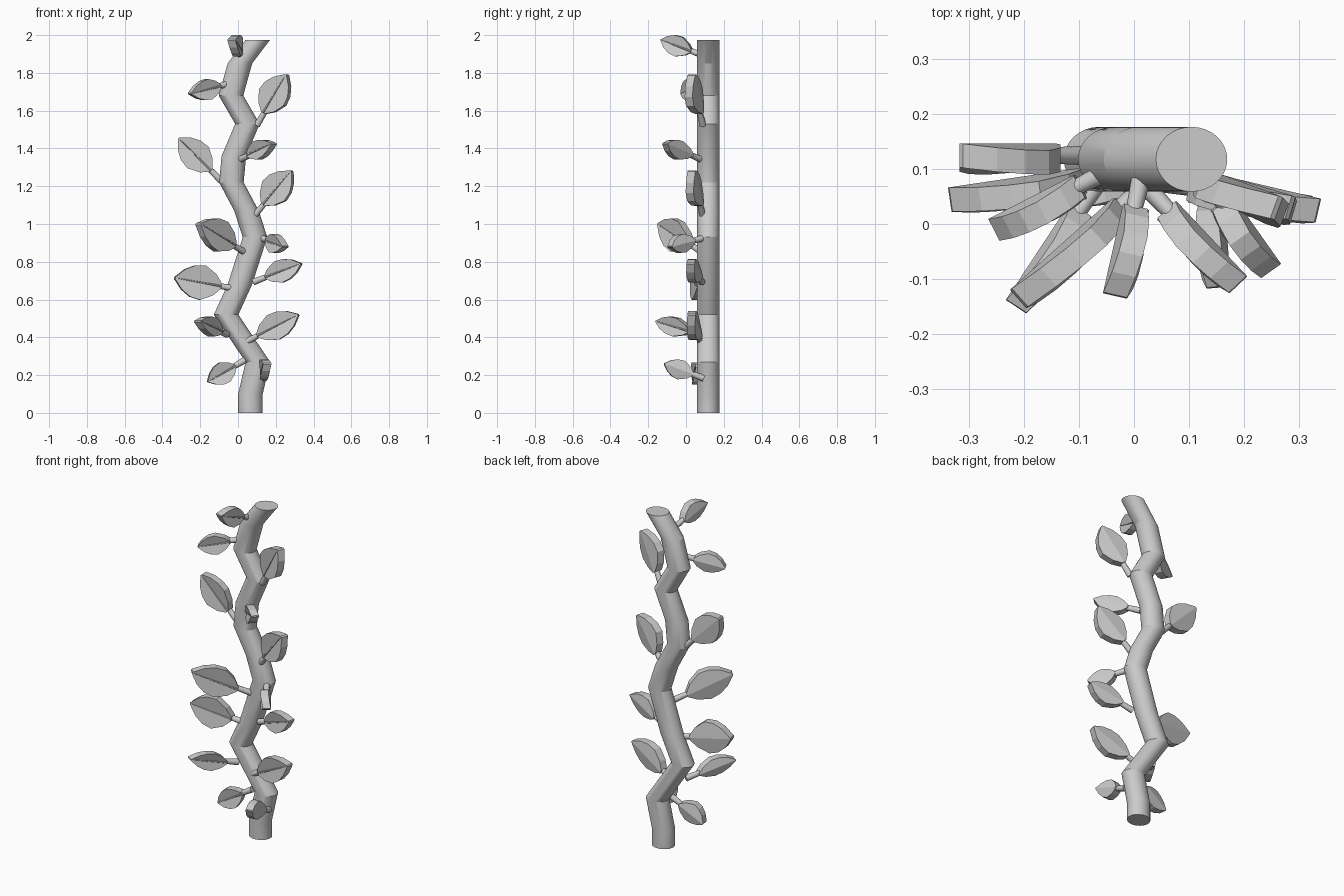
import bpy, bmesh, math
from mathutils import Vector

if "Cube" in bpy.data.objects:
    bpy.data.objects.remove(bpy.data.objects["Cube"])


def make_object(name, bm, smooth=None):
    bmesh.ops.recalc_face_normals(bm, faces=bm.faces)
    mesh = bpy.data.meshes.new(name)
    bm.to_mesh(mesh)
    bm.free()
    obj = bpy.data.objects.new(name, mesh)
    bpy.context.collection.objects.link(obj)
    if smooth:
        bpy.ops.object.select_all(action='DESELECT')
        obj.select_set(True)
        bpy.context.view_layer.objects.active = obj
        bpy.ops.object.shade_smooth_by_angle(angle=math.radians(smooth))
    return obj


def loft(bm, rings):
    """Skin a list of equal closed rings and cap both ends."""
    loops = [[bm.verts.new(p) for p in ring] for ring in rings]
    n = len(loops[0])
    for a, b in zip(loops, loops[1:]):
        for i in range(n):
            j = (i + 1) % n
            bm.faces.new((a[i], a[j], b[j], b[i]))
    bm.faces.new(loops[0])
    bm.faces.new(loops[-1])


def circle(center, u, v, ru, rv, n):
    return [center + u * ru * math.cos(2 * math.pi * i / n)
            + v * rv * math.sin(2 * math.pi * i / n) for i in range(n)]


# Winding stem: horizontal sections along a zigzag (x, z) path
STEM = [(0.066, 0), (0.066, 0.1), (0.105, 0.27), (-0.063, 0.52), (0.01, 0.68),
        (0.09, 0.93), (0.045, 1.07), (-0.035, 1.22), (-0.022, 1.36),
        (0.05, 1.53), (-0.037, 1.68), (0.01, 1.85), (0.105, 1.975)]
X, Y, Z = Vector((1, 0, 0)), Vector((0, 1, 0)), Vector((0, 0, 1))
bm = bmesh.new()
loft(bm, [circle(Vector((x, 0.118, z)), X, Y, 0.065, 0.059, 32) for x, z in STEM])
make_object("stem", bm, 20)

# Leaves: stalk root, leaf tip, half width
LEAVES = [
    ((0.01, 0.07, 1.90), (-0.035, -0.13, 1.975), 0.055),
    ((-0.06, 0.09, 1.74), (-0.255, -0.01, 1.69), 0.055),
    ((0.11, 0.085, 1.54), (0.26, 0.03, 1.79), 0.082),
    ((-0.10, 0.125, 1.24), (-0.315, 0.125, 1.455), 0.08),
    ((0.03, 0.06, 1.35), (0.19, -0.11, 1.425), 0.05),
    ((0.10, 0.085, 1.06), (0.285, 0.03, 1.28), 0.08),
    ((0.02, 0.07, 0.86), (-0.21, -0.135, 1.0), 0.085),
    ((0.14, 0.07, 0.92), (0.25, -0.085, 0.88), 0.05),
    ((-0.03, 0.09, 0.66), (-0.335, 0.045, 0.715), 0.092),
    ((0.10, 0.08, 0.70), (0.335, 0.025, 0.79), 0.06),
    ((0.05, 0.075, 0.38), (0.32, 0.03, 0.52), 0.072),
    ((-0.07, 0.07, 0.42), (-0.215, -0.15, 0.485), 0.05),
    ((0.02, 0.08, 0.27), (-0.16, 0.055, 0.165), 0.058),
    ((0.14, 0.075, 0.19), (0.155, -0.115, 0.26), 0.052),
]
OUTLINE = [(0, 0.15), (0.15, 0.62), (0.4, 1.0), (0.62, 0.92), (0.82, 0.6), (1, 0.06)]
HALF_THICK = 0.022
FOLD = 0.013

for k, (root, tip, half) in enumerate(LEAVES, 1):
    root, tip = Vector(root), Vector(tip)
    d = (tip - root).normalized()
    normal = d.cross(Z).normalized()
    if normal.y > 0:
        normal = -normal
    side = normal.cross(d)
    start = root.lerp(tip, 0.2)

    # Thick blade folded along its middle
    bm = bmesh.new()
    rings = []
    for t, w in OUTLINE:
        c = start.lerp(tip, t)
        front, back = normal * HALF_THICK, -normal * HALF_THICK
        s, lift = side * half * w, normal * FOLD * w
        rings.append([c - s + lift + front, c + front, c + s + lift + front,
                      c + s + lift + back, c + back, c - s + lift + back])
    loft(bm, rings)

    # Raised vein on the front face
    vein = [start.lerp(tip, t) + normal * HALF_THICK for t in (0, 0.95)]
    loft(bm, [circle(vein[0], side, normal, 0.006, 0.006, 6),
              circle(vein[1], side, normal, 0.002, 0.002, 6)])
    make_object(f"leaf_{k:02d}", bm)

    # Round stalk joining leaf and stem
    bm = bmesh.new()
    loft(bm, [circle(root - d * 0.02, side, normal, 0.018, 0.018, 12),
              circle(root.lerp(tip, 0.3), side, normal, 0.014, 0.014, 12)])
    make_object(f"stalk_{k:02d}", bm, 40)
